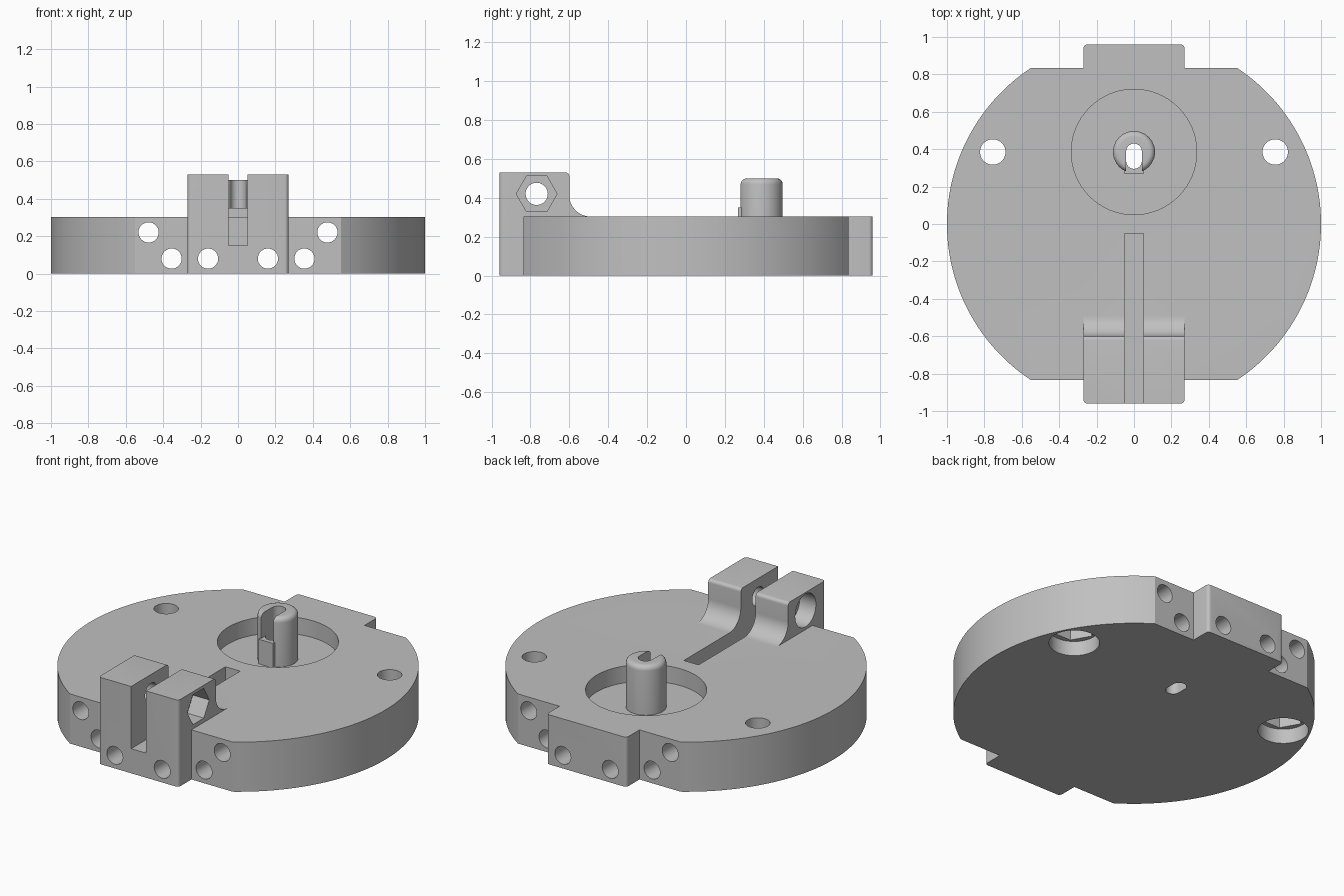
import bpy, bmesh, math
from mathutils import Vector

if "Cube" in bpy.data.objects:
    bpy.data.objects.remove(bpy.data.objects["Cube"])

TOP = 0.303          # top of the disc
PIN_Y = 0.385        # pin and side holes line


def arc(cx, cy, r, a0, a1, n):
    return [(cx + r * math.cos(math.radians(a0 + (a1 - a0) * i / n)),
             cy + r * math.sin(math.radians(a0 + (a1 - a0) * i / n))) for i in range(n + 1)]


def circle(cx, cy, r, n=48):
    return arc(cx, cy, r, 0, 360, n)[:-1]


def rect(x0, y0, x1, y1):
    return [(x0, y0), (x1, y0), (x1, y1), (x0, y1)]


def prism(name, pts, lo, hi, axis="z"):
    """Extrude a 2D outline along an axis (z: xy outline, x: yz, y: xz)."""
    place = {"z": lambda p, t: (p[0], p[1], t),
             "x": lambda p, t: (t, p[0], p[1]),
             "y": lambda p, t: (p[0], t, p[1])}[axis]
    bm = bmesh.new()
    face = bm.faces.new([bm.verts.new(place(p, lo)) for p in pts])
    ext = bmesh.ops.extrude_face_region(bm, geom=[face])
    step = Vector(place((0, 0), hi)) - Vector(place((0, 0), lo))
    bmesh.ops.translate(bm, vec=step, verts=[v for v in ext["geom"] if isinstance(v, bmesh.types.BMVert)])
    bmesh.ops.recalc_face_normals(bm, faces=bm.faces)
    me = bpy.data.meshes.new(name)
    bm.to_mesh(me)
    bm.free()
    ob = bpy.data.objects.new(name, me)
    bpy.context.collection.objects.link(ob)
    return ob


def boolean(target, tool, op="DIFFERENCE"):
    mod = target.modifiers.new("cut", "BOOLEAN")
    mod.operation, mod.object, mod.solver = op, tool, "EXACT"
    bpy.context.view_layer.objects.active = target
    bpy.ops.object.modifier_apply(modifier=mod.name)
    bpy.data.objects.remove(tool)


# Disc outline with flat front and back and a rounded tab on each
FLAT, TAB_X, TAB_Y, R = 0.835, 0.27, 0.96, 0.02
a = math.degrees(math.asin(FLAT))
half = arc(0, 0, 1, -a, a, 64) + [(TAB_X, FLAT)]
half += arc(TAB_X - R, TAB_Y - R, R, 0, 90, 6) + arc(-TAB_X + R, TAB_Y - R, R, 90, 180, 6)
half += [(-TAB_X, FLAT)]
outline = half + [(-x, -y) for x, y in half]
body = prism("slotted_base", outline, 0, 0.6)

# Side silhouette: clevis block at the front, sweeping down to the disc
side = [(-1.1, 0), (1.1, 0), (1.1, TOP)]
side += arc(-0.49, TOP + 0.11, 0.11, 270, 180, 16)
side += arc(-0.62, 0.51, 0.02, 0, 90, 6) + [(-1.1, 0.53)]
boolean(body, prism("silhouette", side, -1.2, 1.2, "x"), "INTERSECT")
for s in (-1, 1):
    x0, x1 = sorted((s * TAB_X, s * 1.2))
    boolean(body, prism("shoulder_cut", rect(x0, -1.2, x1, 0), TOP, 0.7))

# Long slot through the clevis and its cross hole with hex and round pockets
boolean(body, prism("slot_cut", rect(-0.05, -1.1, 0.05, -0.05), 0.15, 0.7))
boolean(body, prism("cross_hole", circle(-0.768, 0.42, 0.057), -0.5, 0.5, "x"))
boolean(body, prism("hex_pocket", circle(-0.768, 0.42, 0.105, 6), 0.16, 0.5, "x"))
boolean(body, prism("round_pocket", circle(-0.768, 0.42, 0.1), -0.5, -0.16, "x"))

# Round recess with the central pin
boolean(body, prism("recess_cut", circle(0, PIN_Y, 0.335, 96), 0.2, 0.7))
pin = prism("pin", circle(0, PIN_Y, 0.112), 0.15, 0.5)
bev = pin.modifiers.new("round", "BEVEL")
bev.width, bev.segments, bev.limit_method, bev.angle_limit = 0.03, 6, "ANGLE", math.radians(60)
bpy.context.view_layer.objects.active = pin
bpy.ops.object.modifier_apply(modifier=bev.name)
boolean(pin, prism("pin_lip", rect(-0.05, 0.268, 0.05, 0.36), 0.17, 0.35), "UNION")
boolean(body, pin, "UNION")
capsule = arc(0, 0.388, 0.042, 0, 180, 16) + arc(0, 0.337, 0.042, 180, 360, 16)
boolean(body, prism("pin_hole", capsule, -0.2, 0.7))
boolean(body, prism("pin_slot", rect(-0.042, 0.2, 0.042, 0.37), 0.35, 0.7))

# Mirrored bolt holes running front to back, and vertical holes with nut pockets
for s in (-1, 1):
    for x, z in ((0.16, 0.08), (0.355, 0.08), (0.478, 0.22)):
        boolean(body, prism("bolt_hole", circle(s * x, z, 0.054, 32), -1.2, 1.2, "y"))
    x = s * 0.755
    boolean(body, prism("side_hole", circle(x, PIN_Y, 0.068), -0.2, 0.7))
    boolean(body, prism("nut_pocket", circle(x, PIN_Y, 0.125, 6), -0.2, 0.18))
    boolean(body, prism("head_pocket", circle(x, PIN_Y, 0.14), -0.2, 0.09))

# Single grey finish, smooth curves with crisp edges
mat = bpy.data.materials.new("plain_grey")
mat.diffuse_color = (0.53, 0.53, 0.53, 1)
mat.use_nodes = True
mat.node_tree.nodes["Principled BSDF"].inputs["Base Color"].default_value = mat.diffuse_color
body.data.materials.clear()
body.data.materials.append(mat)
for p in body.data.polygons:
    p.material_index = 0
bpy.ops.object.select_all(action="DESELECT")
body.select_set(True)
bpy.context.view_layer.objects.active = body
bpy.ops.object.shade_smooth_by_angle(angle=math.radians(30))
